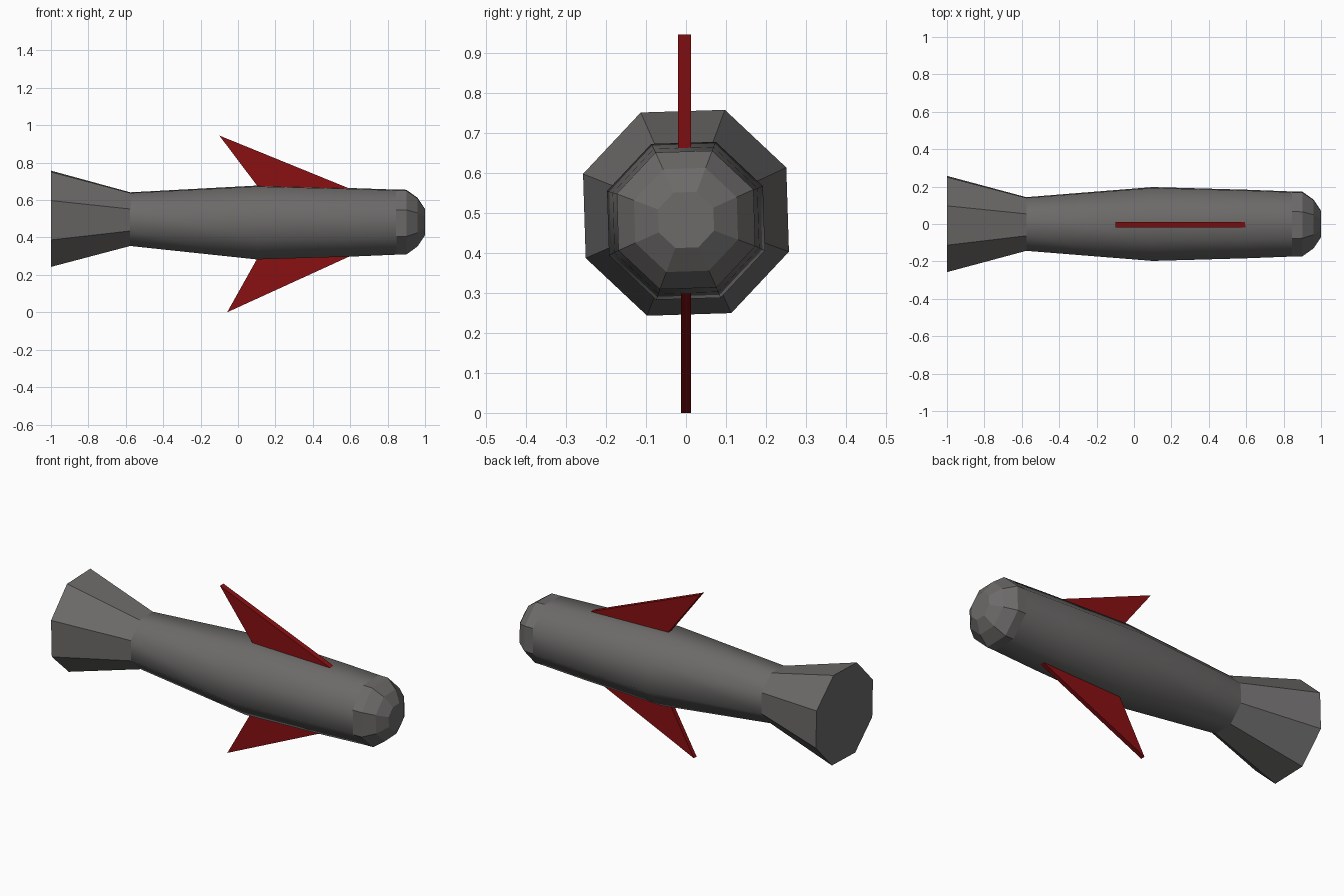
import bpy, bmesh, math

if "Cube" in bpy.data.objects:
    bpy.data.objects.remove(bpy.data.objects["Cube"])

def material(name, rgb):
    m = bpy.data.materials.new(name)
    m.diffuse_color = (*rgb, 1)
    m.use_nodes = True
    m.node_tree.nodes["Principled BSDF"].inputs["Base Color"].default_value = m.diffuse_color
    return m

GREY = material("dark grey", (0.15, 0.145, 0.142))
RED = material("deep red", (0.25, 0.005, 0.006))
TURN = math.radians(69.3)  # roll of the octagon around the long axis

def add_object(name, bm, mat):
    bmesh.ops.recalc_face_normals(bm, faces=bm.faces)
    mesh = bpy.data.meshes.new(name)
    bm.to_mesh(mesh)
    bm.free()
    mesh.materials.append(mat)
    ob = bpy.data.objects.new(name, mesh)
    bpy.context.collection.objects.link(ob)
    return ob

def octagon_loft(name, stations, mat):
    """Closed eight-sided tube through (x, centre z, radius) stations."""
    bm = bmesh.new()
    rings = []
    for x, z, r in stations:
        rings.append([bm.verts.new((x, r * math.cos(TURN + k * math.pi / 4),
                                    z + r * math.sin(TURN + k * math.pi / 4)))
                      for k in range(8)])
    for a, b in zip(rings, rings[1:]):
        for k in range(8):
            j = (k + 1) % 8
            bm.faces.new((a[k], a[j], b[j], b[k]))
    bm.faces.new(rings[0])
    bm.faces.new(rings[-1])
    return add_object(name, bm, mat)

def fin(name, outline, y0, y1):
    """Flat plate from an x-z outline."""
    bm = bmesh.new()
    face = bm.faces.new([bm.verts.new((x, y0, z)) for x, z in outline])
    ext = bmesh.ops.extrude_face_region(bm, geom=[face])
    for v in ext["geom"]:
        if isinstance(v, bmesh.types.BMVert):
            v.co.y = y1
    return add_object(name, bm, RED)

# Smooth main body
body = octagon_loft("body", [(-0.58, 0.498, 0.153), (0.1, 0.48, 0.211),
                             (0.6, 0.481, 0.196), (0.87, 0.482, 0.185)], GREY)
bpy.context.view_layer.objects.active = body
body.select_set(True)
bpy.ops.object.shade_smooth_by_angle(angle=math.radians(50))

# Flared tail and faceted nose
octagon_loft("tail_flare", [(-1.0, 0.5, 0.275), (-0.575, 0.498, 0.153)], GREY)
octagon_loft("nose", [(0.845, 0.482, 0.186), (0.9, 0.482, 0.185),
                      (0.96, 0.482, 0.139), (1.0, 0.482, 0.075)], GREY)

# Swept fins above and below
fin("top_fin", [(-0.1, 0.945), (0.115, 0.66), (0.6, 0.66)], -0.02, 0.012)
fin("bottom_fin", [(-0.058, 0.0), (0.11, 0.3), (0.61, 0.305)], -0.013, 0.012)
